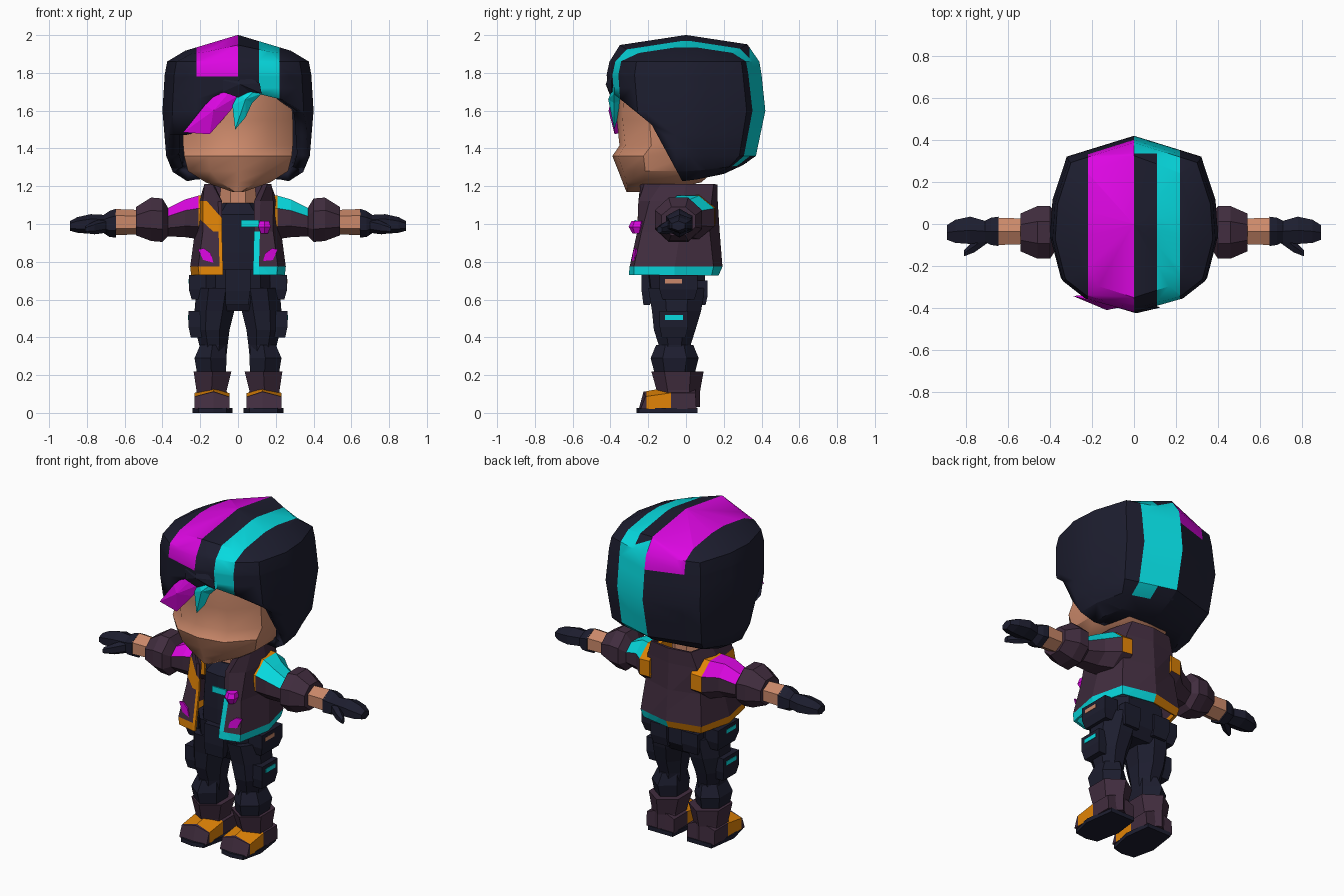
import bpy, bmesh, math
from mathutils import Vector

if "Cube" in bpy.data.objects:
    bpy.data.objects.remove(bpy.data.objects["Cube"])

COLOURS = {
    "navy": (0.012, 0.0125, 0.028), "plum": (0.053, 0.026, 0.049),
    "magenta": (0.72, 0.002, 0.76), "cyan": (0.002, 0.70, 0.74),
    "orange": (0.75, 0.23, 0.002), "skin": (0.60, 0.25, 0.145)}
NAMES = list(COLOURS)
MATS = []
for key, rgb in COLOURS.items():
    m = bpy.data.materials.new(key)
    m.diffuse_color = (*rgb, 1)
    m.use_nodes = True
    m.node_tree.nodes["Principled BSDF"].inputs["Base Color"].default_value = m.diffuse_color
    MATS.append(m)


def finish(name, bm, colour, smooth=0):
    """colour is a name, or a rule (centre, normal) -> name"""
    bm.normal_update()
    for f in bm.faces:
        c = colour(f.calc_center_median(), f.normal) if callable(colour) else colour
        f.material_index = NAMES.index(c)
        f.smooth = smooth > 0
    me = bpy.data.meshes.new(name)
    bm.to_mesh(me)
    bm.free()
    if smooth:
        me.set_sharp_from_angle(angle=math.radians(smooth))
    for m in MATS:
        me.materials.append(m)
    ob = bpy.data.objects.new(name, me)
    bpy.context.collection.objects.link(ob)
    return ob


def loft(rings, closed=True, caps=True):
    bm = bmesh.new()
    vs = [[bm.verts.new(p) for p in r] for r in rings]
    n = len(vs[0])
    for a, b in zip(vs, vs[1:]):
        for i in range(n if closed else n - 1):
            j = (i + 1) % n
            bm.faces.new((a[i], a[j], b[j], b[i]))
    if caps:
        bm.faces.new(vs[0])
        bm.faces.new(vs[-1])
    bmesh.ops.recalc_face_normals(bm, faces=bm.faces)
    return bm


def cut(bm, co, no):
    bmesh.ops.bisect_plane(bm, geom=bm.verts[:] + bm.edges[:] + bm.faces[:],
                           plane_co=co, plane_no=no)


def outline(shape, z, rx, yf, yb, tilt=0):
    """half outline, front to back, completed on the other side"""
    half = []
    for x, t in shape:
        y = yf + t * (yb - yf)
        half.append((x * rx, y, z + tilt * max(0, y)))
    return half + [(-x, y, z) for x, y, z in reversed(half) if x > 0]


def tube(name, axis, rings, colour, n=8, s=1):
    k = math.cos(math.pi / n)
    out = []
    for p, a, b, ra, rb in rings:
        ring = []
        for i in range(n):
            t = (i + 0.5) * 2 * math.pi / n
            u, v = a + ra / k * math.cos(t), b + rb / k * math.sin(t)
            ring.append((s * p, u, v) if axis == "x" else (s * u, v, p))
        out.append(ring)
    return finish(name, loft(out), colour)


def box(name, x, y, z, colour, s=1, taper=0.0):
    rings = []
    for zz, d in ((z[0], taper), (z[0] + (z[1] - z[0]) * 0.4, 0), (z[1], 0)):
        rings.append([(s * x[0], y[0] + d, zz), (s * (x[1] - d), y[0] + d, zz),
                      (s * (x[1] - d), y[1] - d, zz), (s * x[0], y[1] - d, zz)])
    return finish(name, loft(rings), colour)


def shard(name, pts, tip, y, colour):
    """hair lock: front outline rising to a ridge point, curving back at the side"""
    bm = bmesh.new()
    vs = [bm.verts.new((x, y + .25 * max(0, -x - .15), z)) for x, z in pts]
    for apex in (tip, (tip[0], y + 0.05, tip[2])):
        a = bm.verts.new(apex)
        for i in range(len(vs)):
            bm.faces.new((vs[i], vs[(i + 1) % len(vs)], a))
    bmesh.ops.recalc_face_normals(bm, faces=bm.faces)
    return finish(name, bm, colour)


# Head
FACE = [(0, 0), (.55, .05), (1, .28), (1, .7), (.6, 1), (0, 1)]
finish("head", loft([outline(FACE, *r) for r in (
    (1.17, .03, -.315, -.22), (1.22, .17, -.335, .08), (1.28, .265, -.358, .15),
    (1.36, .285, -.39, .2), (1.415, .29, -.352, .25), (1.55, .29, -.366, .25),
    (1.72, .28, -.36, .25), (1.8, .2, -.28, .2))]), "skin", 40)
tube("neck", "z", [(1.05, 0, -.04, .1, .09), (1.25, 0, -.04, .09, .09)], "skin")

# Hair cap with ridged top, face opening and colour stripes
HAIR = [(0, 0), (.6, .08), (.87, .18), (1, .42), (.97, .63), (.8, .88), (0, 1)]
rings = [outline(HAIR, *r) for r in (
    (1.225, .27, -.2, .2, .2), (1.275, .345, -.3, .3, .12), (1.36, .38, -.36, .37),
    (1.6, .40, -.405, .42), (1.79, .388, -.42, .4), (1.86, .375, -.405, .388),
    (1.93, .28, -.35, .325), (2.0, .004, -.004, .004))]
rings[-2] = [(x, y, 2 - .26 * abs(x) - .15 * abs(y)) for x, y, z in rings[-2]]
bm = loft(rings)
for x in (-.22, 0, .11, .22):
    cut(bm, (x, 0, 0), (1, 0, 0))
cut(bm, (0, 0, 1.78), (0, 0, 1))
cut(bm, (0, 0, 1.47), (0, 0, 1))
cut(bm, (0, .335, 0), (0, 1, 0))
OPENING = [(Vector((0, -.31, 1.63)), Vector((0, .13, .16))),
           (Vector((0, -.165, 1.495)), Vector((0, .24, .13))),
           (Vector((0, 0, 1.72)), Vector((0, 0, 1)))]
SWEEP = (Vector((-.28, 0, 1.47)), Vector((-.24, 0, .2)))
for co, no in OPENING + [SWEEP]:
    cut(bm, co, no)
gone = []
for f in bm.faces:
    c = f.calc_center_median()
    side_sweep = (c - SWEEP[0]).dot(SWEEP[1]) > 0 and c.x < 0 and c.z > 1.47
    if not side_sweep and all((c - co).dot(no) < 0 for co, no in OPENING):
        gone.append(f)
bmesh.ops.delete(bm, geom=gone, context="FACES")


def hair_colour(c, n):
    if -.22 < c.x < 0 and c.z > 1.78:
        return "magenta"
    if n.z > -.8 and (.11 < c.x < .22 or 0 < c.x < .22 and c.y > .335):
        return "cyan"
    return "navy"


hair = finish("hair", bm, hair_colour, 30)
mod = hair.modifiers.new("thickness", "SOLIDIFY")
mod.thickness, mod.offset = .06, -1

# Fringe locks
shard("fringe_magenta", [(-.01, 1.74), (-.085, 1.715), (-.175, 1.63), (-.29, 1.485), (-.15, 1.475),
                         (-.04, 1.6), (.02, 1.69)], (-.13, -.41, 1.6), -.378, "magenta")
shard("fringe_cyan", [(.125, 1.74), (.125, 1.69), (.075, 1.64), (.04, 1.565), (-.015, 1.5), (-.03, 1.63),
                      (.0, 1.7)], (.04, -.412, 1.66), -.38, "cyan")
shard("fringe_dark", [(0, 1.81), (.115, 1.745), (.125, 1.69), (.06, 1.7), (0, 1.67), (-.08, 1.7),
                      (-.08, 1.76)], (.01, -.425, 1.74), -.398, "navy")

# Shirt
BODY = [(0, 0), (.6, .04), (1, .35), (1, .7), (.6, 1), (0, 1)]
finish("shirt", loft([outline(BODY, *r) for r in (
    (.68, .17, -.2, .09), (.85, .17, -.2, .12), (1.05, .16, -.19, .13), (1.11, .1, -.14, .1))]), "navy")

# Open jacket with collar, trim and slanted strap
STRAP = [(Vector((-.16, 0, 1.12)), Vector((.09, 0, .075))),
         (Vector((-.13, 0, .96)), Vector((-.08, 0, -.08)))]


def jacket_colour(c, n):
    trim = "cyan" if c.x > 0 else "orange"
    if c.z < .78:
        return trim
    if c.x < 0 and c.y < -.09 and .955 < c.z < 1.12 and all((c - co).dot(no) < 0 for co, no in STRAP):
        return "orange"
    if c.y < -.1 and abs(c.x) < .11 and c.z < 1.0:
        return trim
    return "plum"


JACKET = [
    (.73, [(.08, -.295), (.11, -.295), (.2, -.27), (.24, -.06), (.19, .13), (0, .165)]),
    (.775, [(.08, -.29), (.11, -.29), (.205, -.27), (.245, -.06), (.2, .14), (0, .185)]),
    (.96, [(.085, -.25), (.115, -.25), (.18, -.23), (.22, -.03), (.18, .12), (0, .17)]),
    (1.12, [(.085, -.24), (.115, -.245), (.18, -.19), (.2, -.02), (.16, .13), (0, .16)]),
    (1.21, [(.13, -.235), (.15, -.215), (.17, -.13), (.165, 0), (.13, .14), (0, .16)])]
rings = []
for z, pts in JACKET:
    left = [(-x + (.013 if i == 1 else 0), y, z) for i, (x, y) in enumerate(pts)]
    rings.append([(x, y, z) for x, y in pts] + left[-2::-1])
bm = loft(rings, closed=False, caps=False)
for co, no in STRAP:
    cut(bm, co, no)
jacket = finish("jacket", bm, jacket_colour)
mod = jacket.modifiers.new("thickness", "SOLIDIFY")
mod.thickness, mod.offset = .016, 0

# Jacket patches
tube("chest_pouch", "z", [(.95, .14, -.26, .018, .02), (.985, .14, -.262, .033, .036),
                          (1.015, .14, -.255, .026, .03)], "magenta", 6)
box("chest_badge", (.015, .11), (-.272, -.263), (.985, 1.022), "cyan")
for s, side in ((1, "right"), (-1, "left")):
    pts = [(.13, .795), (.185, .81), (.212, .865), (.18, .872), (.145, .845)]
    rows = [[(s * x, -.287 + d + (x - .13) * .25, z) for x, z in pts] for d in (0, .009)]
    finish("jacket_patch_" + side, loft(rows), "magenta")

# Mirrored limbs
for s, side in ((1, "right"), (-1, "left")):
    accent = "cyan" if s > 0 else "magenta"

    def sleeve_colour(c, n):
        if abs(c.x) < .205:
            return "orange" if c.z > .99 else "plum"
        return accent if abs(c.x) < .37 and c.z > 1.04 else "plum"

    tube("sleeve_" + side, "x", [
        (.14, .015, 1.04, .14, .115), (.21, .01, 1.035, .14, .115), (.28, -.025, 1.03, .11, .1),
        (.37, -.035, 1.01, .085, .075), (.40, -.04, 1.02, .125, .115), (.46, -.04, 1.025, .125, .115),
        (.54, -.04, 1.015, .09, .075)], sleeve_colour, 8, s)
    tube("forearm_" + side, "x", [(.5, -.035, 1.01, .06, .055), (.65, -.035, 1.01, .065, .06)], "skin", 6, s)
    tube("glove_" + side, "x", [
        (.645, -.035, 1.005, .07, .066), (.68, -.035, 1.0, .065, .06), (.71, -.035, 1.0, .05, .042),
        (.78, -.03, 1.0, .065, .045), (.85, -.035, .995, .055, .036), (.89, -.04, .99, .035, .022)],
        "navy", 6, s)
    tube("thumb_" + side, "x", [
        (.69, -.05, .995, .035, .035), (.76, -.105, .98, .03, .03), (.81, -.14, .97, .014, .016)],
        "navy", 6, s)

    # Trouser leg, cuff and pouches
    tube("leg_" + side, "z", [
        (.26, .135, -.06, .07, .08), (.36, .13, -.06, .075, .085), (.44, .135, -.06, .09, .11),
        (.54, .125, -.05, .105, .13), (.66, .11, -.05, .11, .15)], "navy", 8, s)
    tube("leg_cuff_" + side, "z", [
        (.2, .14, -.06, .075, .09), (.29, .145, -.06, .085, .11), (.36, .135, -.06, .065, .085)],
        "navy", 6, s)
    box("hip_pouch_" + side, (.17, .26), (-.14, .06), (.6, .73), "navy", s, .015)
    box("thigh_pouch_" + side, (.17, .262), (-.14, .01), (.4, .54), "navy", s, .012)
    box("hip_label_" + side, (.255, .262), (-.11, -.02), (.685, .708), "skin" if s > 0 else "cyan", s)
    box("thigh_label_" + side, (.258, .265), (-.11, -.015), (.493, .517), "cyan", s)
    box("back_pocket_" + side, (.05, .16), (.06, .115), (.57, .7), "navy", s, .012)

    # Boot
    tube("boot_shaft_" + side, "z", [
        (.03, .14, -.03, .085, .09), (.12, .14, -.04, .08, .1), (.22, .135, -.045, .1, .12)], "plum", 6, s)
    PROFILE = [(-.25, .02), (-.225, .105), (-.08, .13), (.05, .13), (.055, .02)]
    bm = loft([[(s * x, y + d * (y < -.2), .02 + (z - .02) * h) for y, z in PROFILE]
               for x, h, d in ((.045, .76, .01), (.13, 1.08, 0), (.23, .78, .01))])
    cut(bm, (0, -.08, 0), (0, 1, 0))
    cut(bm, (0, -.21, 0), (0, 1, 0))
    finish("boot_foot_" + side, bm,
           lambda c, n: "orange" if -.21 < c.y < -.08 and n.z > -.5 else "plum")
    rings = [[(s * x, y, z) for x, y in (
        (.05, .06), (.03, -.1), (.06, -.245), (.13, -.262), (.21, -.25), (.24, -.12), (.215, .06))]
        for z in (0, .025)]
    finish("boot_sole_" + side, loft(rings), "navy")

# Hips, belt and front flap
finish("hips", loft([outline(BODY, *r) for r in (
    (.54, .1, -.16, .06), (.6, .2, -.19, .1), (.76, .2, -.21, .1))]), "navy")
box("front_flap", (-.065, .065), (-.235, -.18), (.57, .76), "navy", 1, .01)
